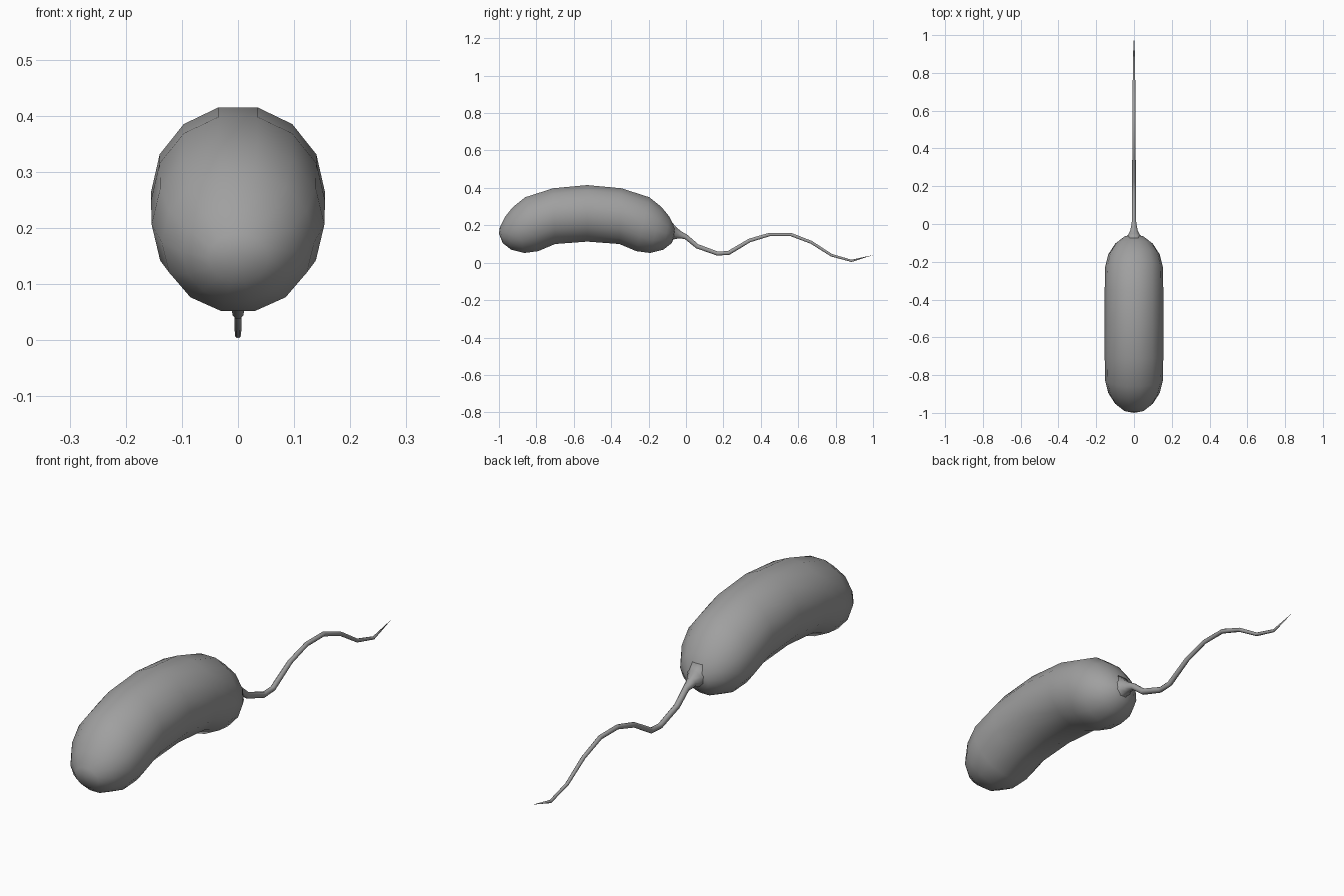
import bpy
import bmesh
from math import cos, sin, pi
from mathutils import Vector

cube = bpy.data.objects.get("Cube")
if cube:
    bpy.data.objects.remove(cube, do_unlink=True)

grey = bpy.data.materials.new("plain_grey")
grey.use_nodes = True
colour = (0.35, 0.35, 0.35, 1)
grey.diffuse_color = colour
grey.node_tree.nodes["Principled BSDF"].inputs["Base Color"].default_value = colour


def loft(name, rings, sides, start, end):
    """Skin rings of (top, bottom, half width), closed by a point at each end."""
    bm = bmesh.new()
    loops = []
    for top, bottom, half in rings:
        middle, up = (top + bottom) / 2, (top - bottom) / 2
        up = up / cos(pi / sides)
        loop = []
        for i in range(sides):
            a = 2 * pi * (i + 0.5) / sides
            loop.append(bm.verts.new(middle + up * cos(a) + Vector((half * sin(a), 0, 0))))
        loops.append(loop)
    for a, b in zip(loops, loops[1:]):
        for i in range(sides):
            j = (i + 1) % sides
            bm.faces.new((a[i], a[j], b[j], b[i]))
    for tip, loop in ((start, loops[0]), (end, loops[-1])):
        point = bm.verts.new(tip)
        for i in range(sides):
            bm.faces.new((point, loop[i], loop[(i + 1) % sides]))
    bmesh.ops.recalc_face_normals(bm, faces=bm.faces)
    mesh = bpy.data.meshes.new(name)
    bm.to_mesh(mesh)
    bm.free()
    mesh.materials.append(grey)
    mesh.shade_smooth()
    obj = bpy.data.objects.new(name, mesh)
    bpy.context.collection.objects.link(obj)
    return obj


def at(y, z):
    return Vector((0, y, z))


# Bean-shaped body: front half of the outline, mirrored about its middle
MID = -0.528
front = [
    (at(-0.995, 0.19), at(-0.98, 0.105), 0.054),
    (at(-0.968, 0.245), at(-0.935, 0.07), 0.100),
    (at(-0.925, 0.298), at(-0.865, 0.052), 0.136),
    (at(-0.86, 0.35), at(-0.79, 0.062), 0.154),
    (at(-0.71, 0.398), at(-0.70, 0.10), 0.155),
]


def flip(p):
    return at(2 * MID - p.y, p.z)


middle = [(at(MID, 0.415), at(MID, 0.113), 0.155)]
back = [(flip(t), flip(b), w) for t, b, w in reversed(front)]
nose = at(-1.0, 0.155)
loft("body", front + middle + back, 14, nose, flip(nose))

# Wavy tail: path points with radius, flared where it meets the body
path = [
    (-0.085, 0.162, 0.055), (-0.06, 0.157, 0.034), (-0.035, 0.15, 0.021),
    (0.0, 0.138, 0.013), (0.06, 0.088, 0.012), (0.168, 0.049, 0.011),
    (0.227, 0.052, 0.011), (0.34, 0.119, 0.010), (0.447, 0.151, 0.009),
    (0.56, 0.151, 0.009), (0.67, 0.109, 0.008), (0.778, 0.040, 0.007),
    (0.885, 0.010, 0.006),
]
tip = at(1.0, 0.041)
points = [at(y, z) for y, z, r in path] + [tip]
rings = []
for i, (y, z, r) in enumerate(path):
    d = (points[i + 1] - points[max(i - 1, 0)]).normalized()
    up = at(-d.z, d.y) * r
    rings.append((points[i] + up, points[i] - up, r))
loft("tail", rings, 8, at(-0.12, 0.165), tip)
